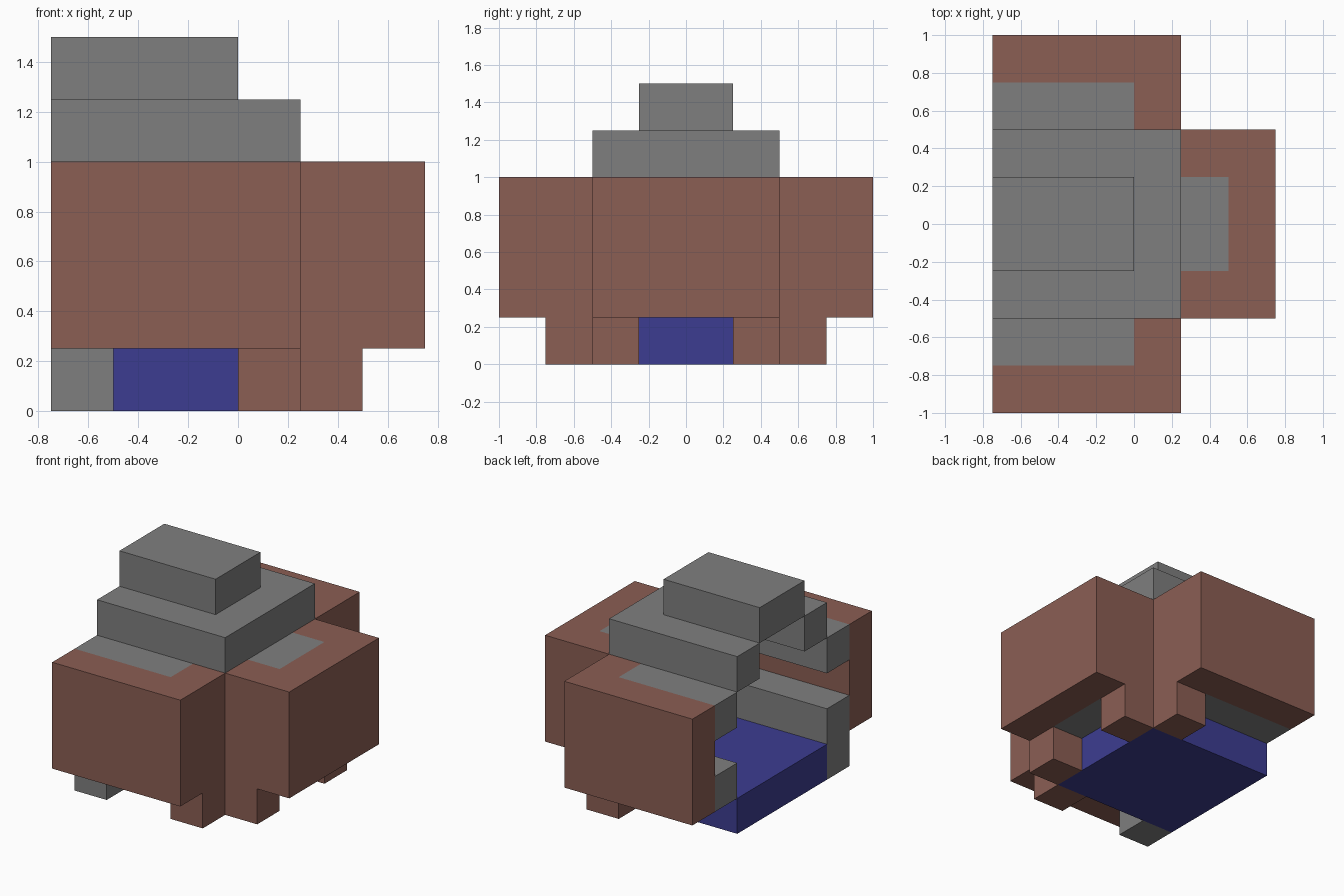
import bpy
import bmesh

default = bpy.data.objects.get("Cube")
if default:
    bpy.data.objects.remove(default, do_unlink=True)


def material(name, rgb):
    mat = bpy.data.materials.new(name)
    mat.use_nodes = True
    color = (*rgb, 1)
    mat.diffuse_color = color
    mat.node_tree.nodes["Principled BSDF"].inputs["Base Color"].default_value = color
    return mat


brick = material("brick brown", (0.258, 0.112, 0.088))
stone = material("stone grey", (0.212, 0.212, 0.212))
blue = material("deep blue", (0.046, 0.046, 0.283))


def prism(name, outline, low, high, mat):
    """Extrude a floor-plan outline from low to high."""
    bm = bmesh.new()
    base = bm.faces.new([bm.verts.new((x, y, low)) for x, y in outline])
    top = bmesh.ops.extrude_face_region(bm, geom=[base])["geom"]
    verts = [v for v in top if isinstance(v, bmesh.types.BMVert)]
    bmesh.ops.translate(bm, verts=verts, vec=(0, 0, high - low))
    bmesh.ops.recalc_face_normals(bm, faces=bm.faces)
    mesh = bpy.data.meshes.new(name)
    bm.to_mesh(mesh)
    bm.free()
    mesh.materials.append(mat)
    obj = bpy.data.objects.new(name, mesh)
    bpy.context.collection.objects.link(obj)
    return obj


def block(name, x, y, z, mat):
    (x0, x1), (y0, y1) = x, y
    return prism(name, [(x0, y0), (x1, y0), (x1, y1), (x0, y1)], *z, mat)


U = 0.25            # wall thickness and step height
BACK = -3 * U       # open end of the room
WALL = (U, 4 * U)
SILL = (U, 2 * U)
LINTEL = (3 * U, 4 * U)

# Floor of the open room
block("floor_slab", (BACK, U), (-2 * U, 2 * U), (0, U), blue)

# Side wings, mirrored front to back
for side, s in (("front", -1), ("rear", 1)):
    plan = [(BACK, 4 * U), (U, 4 * U), (U, 2 * U), (0, 2 * U), (0, 3 * U), (BACK, 3 * U)]
    prism(side + "_wing_wall", [(x, s * y) for x, y in plan], *WALL, brick)
    span = sorted((s * 2 * U, s * 3 * U))
    block(side + "_sill", (BACK, 0), span, SILL, stone)
    block(side + "_lintel", (BACK, 0), span, LINTEL, stone)
    block(side + "_wing_foot", (0, U), span, (0, U), brick)
    block(side + "_end_foot", (U, 2 * U), sorted((s * U, s * 2 * U)), (0, U), brick)

# Single stone foot at the open end
block("stone_foot", (BACK, -2 * U), (-3 * U, -2 * U), (0, U), stone)

# End wing: U-shaped wall around a recess
prism("end_wing_wall", [(U, -2 * U), (3 * U, -2 * U), (3 * U, 2 * U), (U, 2 * U),
                        (U, U), (2 * U, U), (2 * U, -U), (U, -U)], *WALL, brick)
block("end_sill", (U, 2 * U), (-U, U), SILL, stone)
block("end_lintel", (U, 2 * U), (-U, U), LINTEL, stone)

# Stepped roof: hollow lower tier and solid cap
prism("roof_tier", [(BACK, -2 * U), (U, -2 * U), (U, 2 * U), (BACK, 2 * U),
                    (BACK, U), (0, U), (0, -U), (BACK, -U)], 4 * U, 5 * U, stone)
block("roof_cap", (BACK, 0), (-U, U), (5 * U, 6 * U), stone)
